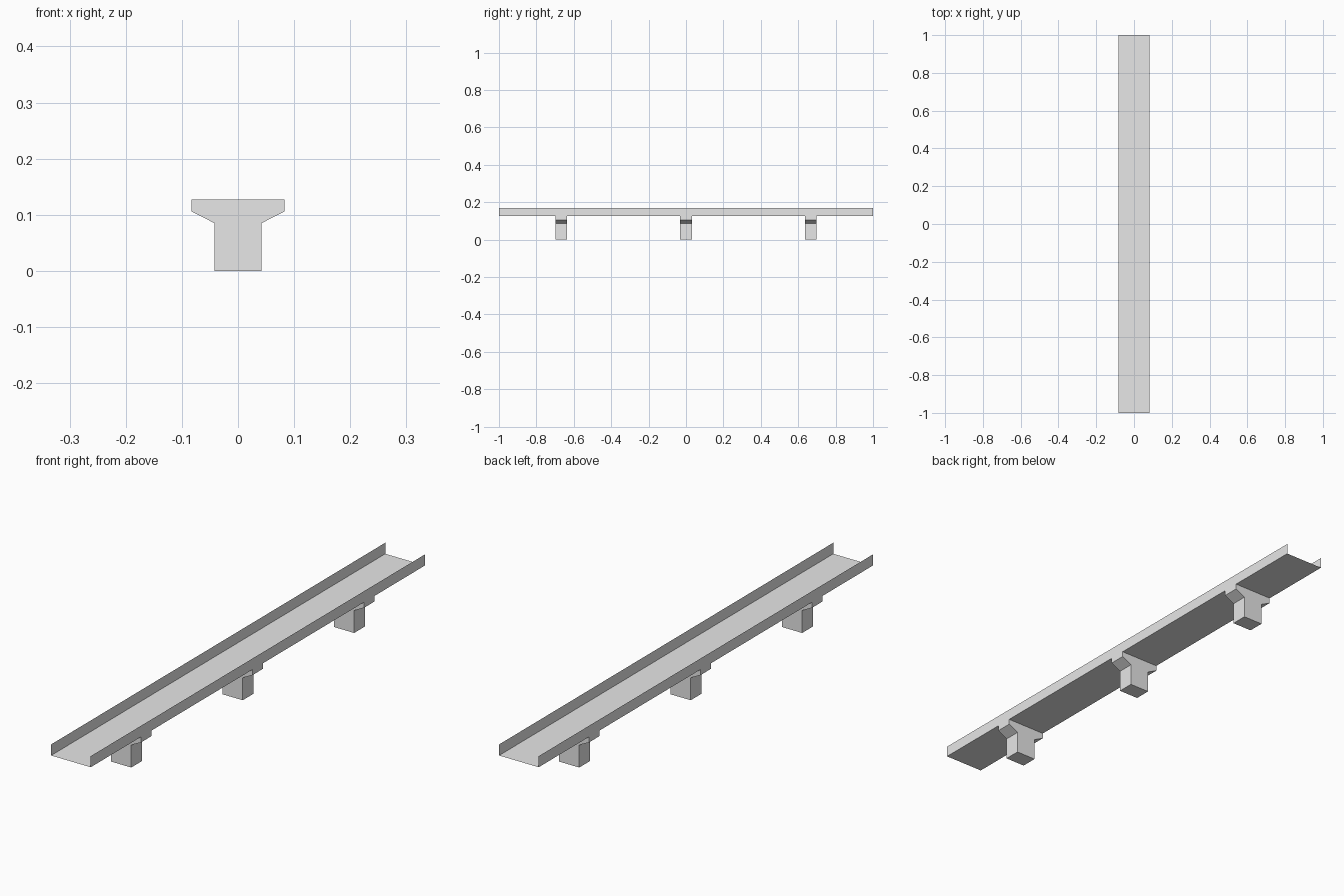
import bpy
import bmesh
from mathutils import Vector

if "Cube" in bpy.data.objects:
    bpy.data.objects.remove(bpy.data.objects["Cube"], do_unlink=True)

HALF_WIDTH = 0.083
DECK_Z = 0.127
WALL_TOP = 0.169
PIER_HALF = 0.042
PIER_DEPTH = 0.064

concrete = bpy.data.materials.new("concrete grey")
concrete.use_nodes = True
grey = (0.8, 0.8, 0.8, 1)
concrete.diffuse_color = grey
concrete.node_tree.nodes["Principled BSDF"].inputs["Base Color"].default_value = grey


def extrude_profile(name, half_profile, length, y, capped):
    """Mirror a half profile in x and sweep it along y, open at the top."""
    left = [(-x, z) for x, z in half_profile]
    profile = left + half_profile[::-1]
    bm = bmesh.new()
    front = [bm.verts.new((x, -length / 2, z)) for x, z in profile]
    back = [bm.verts.new((x, length / 2, z)) for x, z in profile]
    for i in range(len(profile) - 1):
        bm.faces.new((front[i], front[i + 1], back[i + 1], back[i]))
    if capped:
        bm.faces.new(front[::-1])
        bm.faces.new(back)
        # Outward normals for the pier shell
        for face in bm.faces:
            face.normal_update()
            outward = face.calc_center_median() - Vector((0, 0, DECK_Z * 0.6))
            if face.normal.dot(outward) < 0:
                face.normal_flip()
    else:
        # Deck faces up, parapets face inward
        for face in bm.faces:
            face.normal_update()
            inward = Vector((0, 0, 1)) - face.calc_center_median()
            if face.normal.dot(inward) < 0:
                face.normal_flip()
    mesh = bpy.data.meshes.new(name)
    bm.to_mesh(mesh)
    bm.free()
    mesh.materials.append(concrete)
    obj = bpy.data.objects.new(name, mesh)
    obj.location.y = y
    bpy.context.collection.objects.link(obj)
    return obj


# Thin channel: deck with an upright parapet on each edge
extrude_profile("deck_and_parapets",
                [(HALF_WIDTH, WALL_TOP), (HALF_WIDTH, DECK_Z)], 2.0, 0, False)

# Flared piers, closed at the top by the deck
pier_profile = [(HALF_WIDTH, DECK_Z), (HALF_WIDTH, 0.106),
                (PIER_HALF, 0.085), (PIER_HALF, 0)]
for name, y in (("front_pier", -0.667), ("middle_pier", 0), ("back_pier", 0.667)):
    extrude_profile(name, pier_profile, PIER_DEPTH, y, True)
